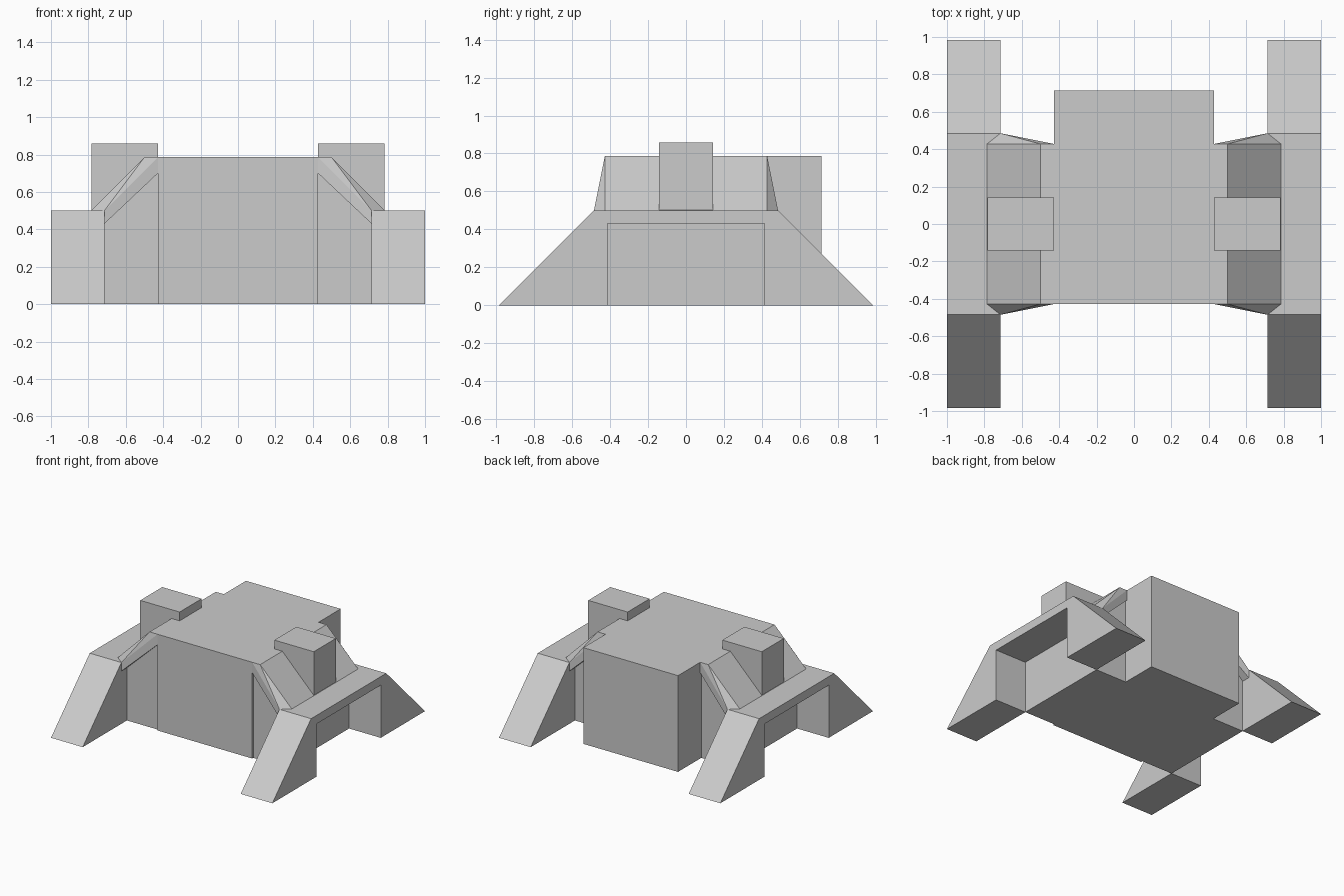
import bpy, bmesh

if "Cube" in bpy.data.objects:
    bpy.data.objects.remove(bpy.data.objects["Cube"])


def make(name, bm):
    bmesh.ops.recalc_face_normals(bm, faces=bm.faces)
    mesh = bpy.data.meshes.new(name)
    bm.to_mesh(mesh)
    bm.free()
    obj = bpy.data.objects.new(name, mesh)
    bpy.context.collection.objects.link(obj)
    return obj


def prism(name, outline, lo, hi, axis):
    """Extrude a closed outline along x (y,z outline) or y (x,z outline)."""
    bm = bmesh.new()
    point = (lambda d, p: (d, *p)) if axis == "x" else (lambda d, p: (p[0], d, p[1]))
    face = bm.faces.new([bm.verts.new(point(lo, p)) for p in outline])
    new = bmesh.ops.extrude_face_region(bm, geom=[face])["geom"]
    shift = (hi - lo, 0, 0) if axis == "x" else (0, hi - lo, 0)
    bmesh.ops.translate(bm, vec=shift, verts=[v for v in new if isinstance(v, bmesh.types.BMVert)])
    return make(name, bm)


def box(name, x, y, z):
    return prism(name, [(x[0], z[0]), (x[1], z[0]), (x[1], z[1]), (x[0], z[1])], y[0], y[1], "y")


def mirror_x(obj):
    obj.modifiers.new("mirror", "MIRROR")


# Main body block
box("body", (-0.428, 0.428), (-0.428, 0.714), (0, 0.786))

# Recessed side walls between body and legs, running up under the shoulders
wall = prism("side_wall", [(0.428, 0), (0.714, 0), (0.714, 0.46), (0.428, 0.73)], -0.414, 0.414, "y")
mirror_x(wall)

# Arched leg frames with sloping ends
arch = [(-0.985, 0), (-0.485, 0.5), (0.485, 0.5), (0.985, 0),
        (0.414, 0), (0.414, 0.43), (-0.414, 0.43), (-0.414, 0)]
mirror_x(prism("leg_frame", arch, 0.714, 1.0, "x"))

# Sloping shoulders flaring out to meet the legs
bm = bmesh.new()
for s in (-1, 1):
    for x, y, z in [(0.428, 0.428, 0.786), (0.5, 0.428, 0.786), (0.786, 0.428, 0.5),
                    (0.428, 0.428, 0.70), (0.714, 0.485, 0.5), (0.714, 0.485, 0.43)]:
        bm.verts.new((x, s * y, z))
bmesh.ops.convex_hull(bm, input=bm.verts)
mirror_x(make("shoulder", bm))

# Raised pods on the shoulders
mirror_x(box("shoulder_pod", (0.428, 0.784), (-0.142, 0.142), (0.5, 0.858)))
